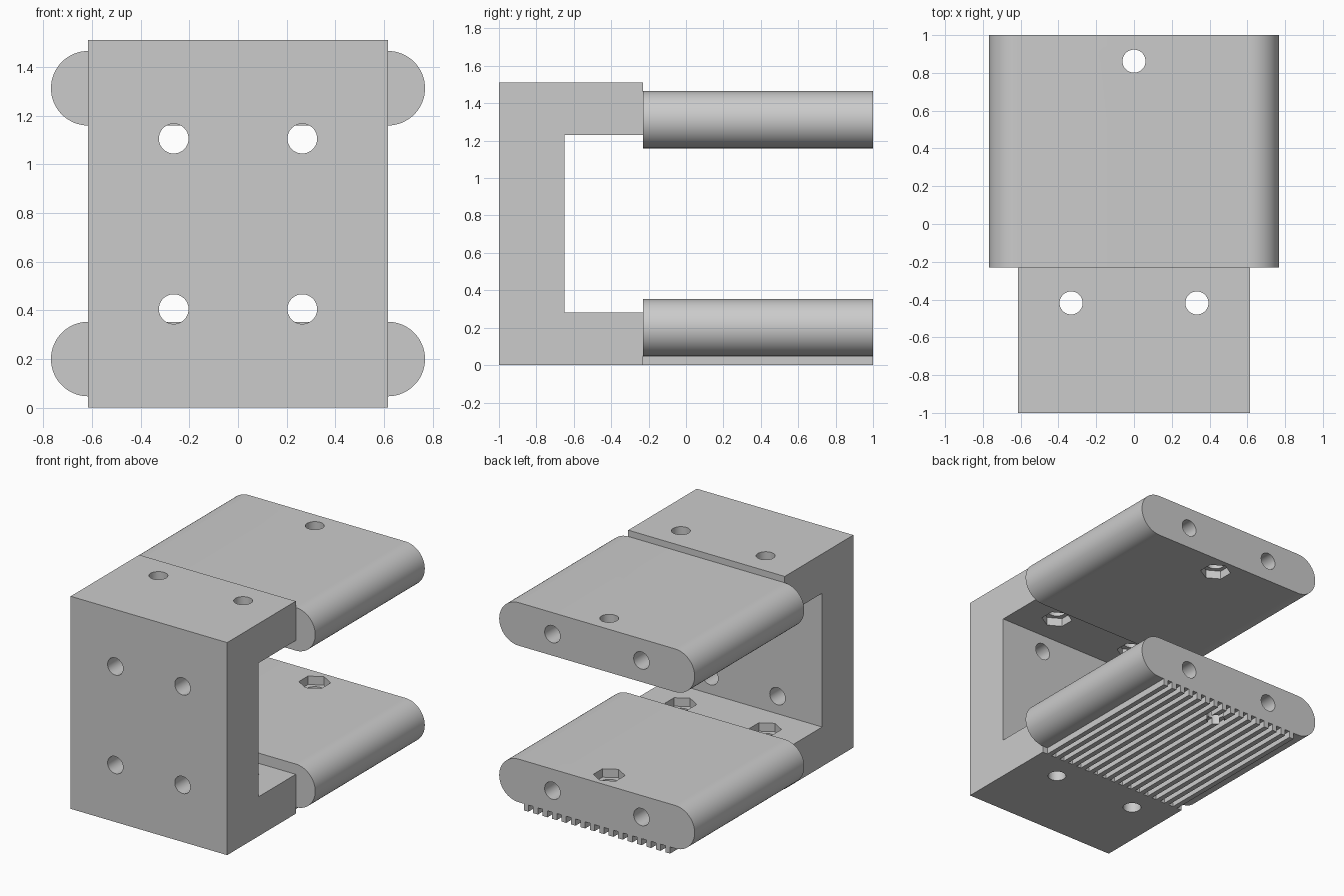
import bpy
import bmesh
from math import cos, sin, pi, radians

old = bpy.data.objects.get("Cube")
if old:
    bpy.data.objects.remove(old, do_unlink=True)

grey = bpy.data.materials.new("plain_grey")
grey.use_nodes = True
colour = (0.6, 0.6, 0.6, 1)
grey.diffuse_color = colour
grey.node_tree.nodes["Principled BSDF"].inputs["Base Color"].default_value = colour

# Main dimensions
BACK, FRONT, JOINT = 1.0, -1.0, -0.23
HALF, PAD_R, HOLE_R = 0.615, 0.153, 0.061
PAD_Z = {"lower": 0.2, "upper": 1.312}


def extrude_profile(name, points, axis, start, length):
    """Extrude a closed outline along x or y."""
    bm = bmesh.new()
    place = (lambda u, v: (start, u, v)) if axis == "x" else (lambda u, v: (u, start, v))
    face = bm.faces.new([bm.verts.new(place(u, v)) for u, v in points])
    moved = bmesh.ops.extrude_face_region(bm, geom=[face])["geom"]
    step = (length, 0, 0) if axis == "x" else (0, length, 0)
    bmesh.ops.translate(bm, vec=step, verts=[g for g in moved if isinstance(g, bmesh.types.BMVert)])
    bmesh.ops.recalc_face_normals(bm, faces=bm.faces)
    mesh = bpy.data.meshes.new(name)
    bm.to_mesh(mesh)
    bm.free()
    obj = bpy.data.objects.new(name, mesh)
    bpy.context.collection.objects.link(obj)
    mesh.materials.append(grey)
    return obj


def cut(obj, location, depth, radius=HOLE_R, sides=48, along_y=False):
    """Drill a round or hexagonal hole."""
    turn = (radians(90), 0, 0) if along_y else (0, 0, 0)
    bpy.ops.mesh.primitive_cylinder_add(vertices=sides, radius=radius, depth=depth,
                                        location=location, rotation=turn)
    cutter = bpy.context.object
    cutter.hide_render = True
    cutter.data.materials.append(grey)
    mod = obj.modifiers.new("hole", "BOOLEAN")
    mod.operation, mod.solver, mod.object = "DIFFERENCE", "EXACT", cutter
    bpy.context.view_layer.objects.active = obj
    bpy.ops.object.modifier_apply(modifier=mod.name)
    bpy.data.objects.remove(cutter, do_unlink=True)


def nut_pocket(obj, x, y, z):
    cut(obj, (x, y, z), 0.12, radius=0.103, sides=6)


def finish(obj):
    bpy.ops.object.select_all(action="DESELECT")
    obj.select_set(True)
    bpy.context.view_layer.objects.active = obj
    bpy.ops.object.shade_smooth_by_angle(angle=radians(30))


# C-shaped bracket with mounting holes and nut pockets
outline = [(FRONT, 0), (JOINT, 0), (JOINT, 0.28), (-0.65, 0.28),
           (-0.65, 1.23), (JOINT, 1.23), (JOINT, 1.51), (FRONT, 1.51)]
bracket = extrude_profile("bracket", outline, "x", -HALF, 2 * HALF)
for side in (-1, 1):
    for z in (0.405, 1.105):
        cut(bracket, (side * 0.264, -0.85, z), 0.6, along_y=True)
    cut(bracket, (side * 0.333, -0.418, 0.75), 2)
    for z in (0.28, 1.23):
        nut_pocket(bracket, side * 0.333, -0.418, z)
finish(bracket)

# Rounded pads with two lengthwise bores and one bolt hole
for name, zc in PAD_Z.items():
    stadium = []
    for side in (1, -1):
        for i in range(33):
            a = -pi / 2 + pi * i / 32
            stadium.append((side * (HALF + PAD_R * cos(a)), zc + side * PAD_R * sin(a)))
    pad = extrude_profile(name + "_pad", stadium, "y", JOINT, BACK - JOINT)
    for side in (-1, 1):
        cut(pad, (side * 0.35, 0.4, zc), 1.6, along_y=True)
    cut(pad, (0, 0.862, zc), 1)
    inner = zc + PAD_R if name == "lower" else zc - PAD_R
    nut_pocket(pad, 0, 0.862, inner)
    finish(pad)

# Grip ridges under the lower pad
COUNT, WIDTH, SPAN = 16, 0.037, 1.15
for i in range(COUNT):
    x = -SPAN / 2 + i * (SPAN - WIDTH) / (COUNT - 1)
    strip = [(x, 0), (x + WIDTH, 0), (x + WIDTH, 0.055), (x, 0.055)]
    ridge = extrude_profile("grip_ridge_%d" % (i + 1), strip, "y", JOINT, BACK - JOINT)
    if x < HOLE_R and x + WIDTH > -HOLE_R:
        cut(ridge, (0, 0.862, 0), 0.4)
